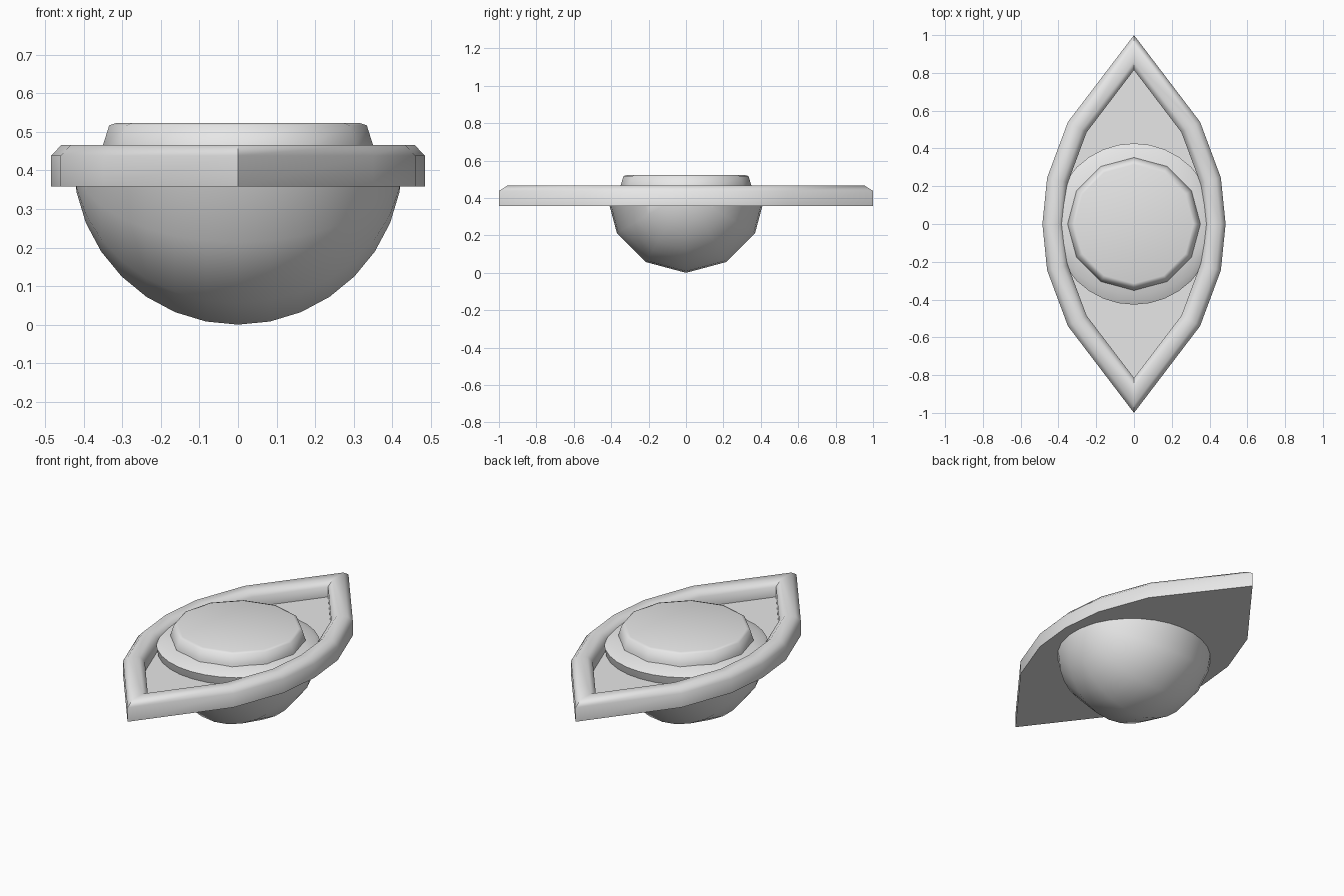
import bpy, bmesh, math
from mathutils import Vector, Matrix

cube = bpy.data.objects.get("Cube")
if cube:
    bpy.data.objects.remove(cube, do_unlink=True)

grey = bpy.data.materials.new("light grey")
grey.use_nodes = True
colour = (0.8, 0.8, 0.8, 1)
grey.diffuse_color = colour
grey.node_tree.nodes["Principled BSDF"].inputs["Base Color"].default_value = colour


def finish(bm, name, angle):
    """Turn a bmesh into a smooth-shaded object."""
    bmesh.ops.recalc_face_normals(bm, faces=bm.faces)
    mesh = bpy.data.meshes.new(name)
    bm.to_mesh(mesh)
    bm.free()
    obj = bpy.data.objects.new(name, mesh)
    bpy.context.collection.objects.link(obj)
    mesh.materials.append(grey)
    bpy.ops.object.select_all(action='DESELECT')
    obj.select_set(True)
    bpy.context.view_layer.objects.active = obj
    bpy.ops.object.shade_smooth_by_angle(angle=math.radians(angle))
    return obj


def loft(loops):
    """Skin a stack of equal closed loops and cap both ends."""
    bm = bmesh.new()
    rings = [[bm.verts.new(p) for p in loop] for loop in loops]
    n = len(rings[0])
    for a, b in zip(rings, rings[1:]):
        for i in range(n):
            j = (i + 1) % n
            bm.faces.new((a[i], a[j], b[j], b[i]))
    bm.faces.new(rings[0][::-1])
    bm.faces.new(rings[-1])
    return bm


def inset(points, d):
    """Mitred inward offset of a counter-clockwise outline."""
    result = []
    for i, p in enumerate(points):
        e1 = (p - points[i - 1]).normalized()
        e2 = (points[(i + 1) % len(points)] - p).normalized()
        n1, n2 = Vector((-e1.y, e1.x)), Vector((-e2.y, e2.x))
        result.append(p + (n1 + n2) * d / (1 + n1.dot(n2)))
    return result


# Almond-shaped tray: flat base, rounded raised rim and recessed floor
side = [(0, -1), (0.35, -0.54), (0.46, -0.245), (0.485, 0),
        (0.46, 0.245), (0.35, 0.54)]
outline = [Vector(p) for p in side] + [Vector((-x, -y)) for x, y in side]
rim_profile = [(0, 0.358), (0, 0.438), (0.027, 0.466), (0.084, 0.466),
               (0.112, 0.438), (0.112, 0.38)]
finish(loft([[(p.x, p.y, z) for p in inset(outline, d)]
             for d, z in rim_profile]), "almond_rim", 55)

# Ball hanging below the tray, its poles on x and its upper half flattened
bm = bmesh.new()
bmesh.ops.create_uvsphere(bm, u_segments=12, v_segments=16, radius=0.427,
                          matrix=Matrix.Rotation(math.pi / 2, 4, 'Y'))
for v in bm.verts:
    if v.co.z > 0.001:
        v.co.z *= 0.12
    v.co.z += 0.427
finish(bm, "ball", 50)

# Twelve-sided raised disc with a softened edge
disc_profile = [(0.356, 0.43), (0.35, 0.466), (0.334, 0.517), (0.315, 0.523)]
finish(loft([[(r * math.cos(a), r * math.sin(a), z)
              for a in (i * math.pi / 6 for i in range(12))]
             for r, z in disc_profile]), "raised_disc", 60)
